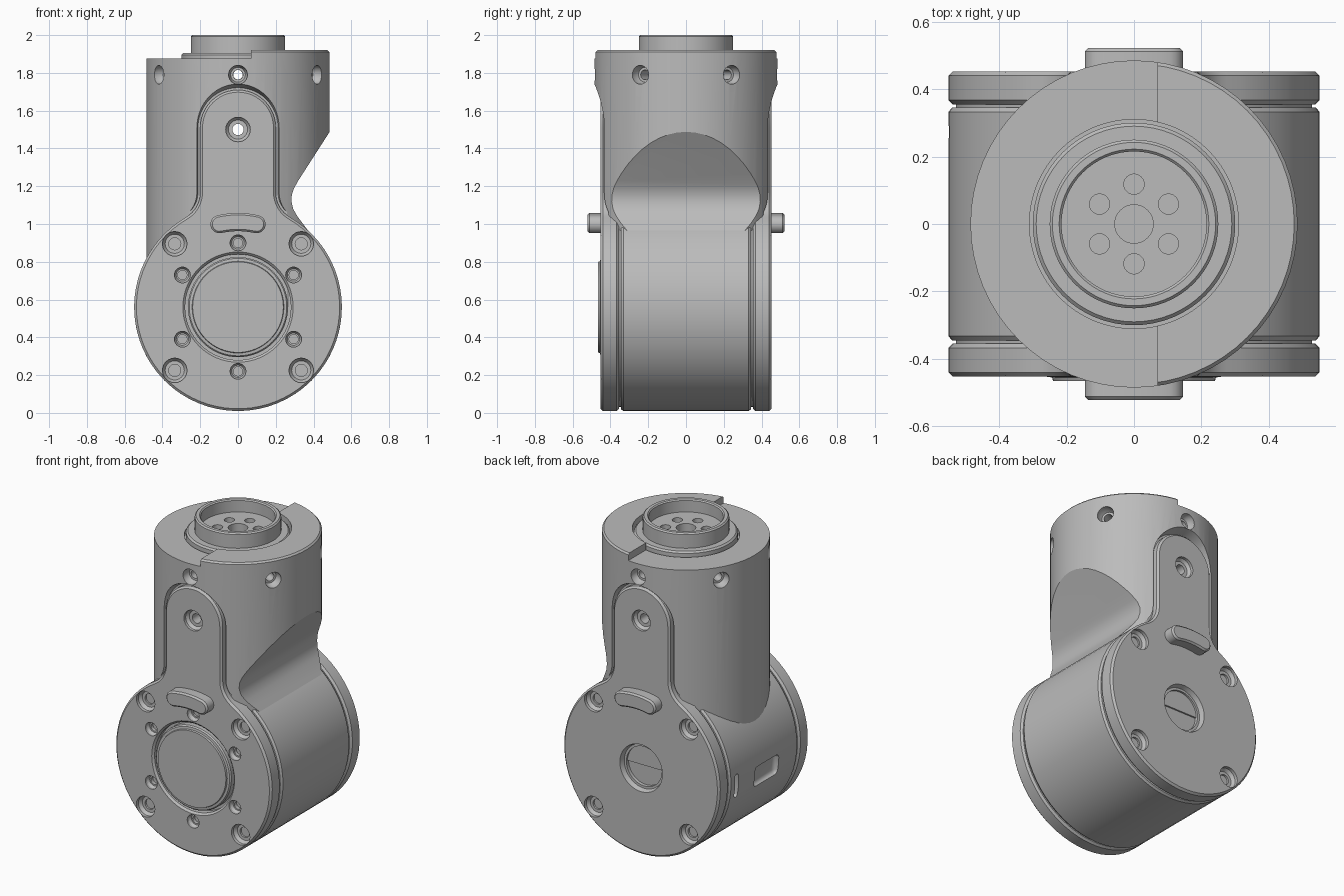
import bpy, bmesh
from math import sin, cos, pi, radians, atan2, sqrt
from mathutils import Vector, Matrix

if "Cube" in bpy.data.objects:
    bpy.data.objects.remove(bpy.data.objects["Cube"])

CZ, DRUM_R, POST_R = 0.56, 0.55, 0.485
SEGS = 64

grey = bpy.data.materials.new("machined grey")
grey.use_nodes = True
GREY = (0.5, 0.5, 0.5, 1)
grey.diffuse_color = GREY
grey.node_tree.nodes["Principled BSDF"].inputs["Base Color"].default_value = GREY


def make(name, bm):
    bmesh.ops.recalc_face_normals(bm, faces=bm.faces)
    mesh = bpy.data.meshes.new(name)
    bm.to_mesh(mesh)
    bm.free()
    mesh.materials.append(grey)
    obj = bpy.data.objects.new(name, mesh)
    bpy.context.collection.objects.link(obj)
    return obj


def skin(name, rings, matrix=None):
    """Join equal closed rings of points and cap both ends."""
    bm = bmesh.new()
    loops = [[bm.verts.new(p) for p in ring] for ring in rings]
    for a, b in zip(loops, loops[1:]):
        for i in range(len(a)):
            j = (i + 1) % len(a)
            bm.faces.new((a[i], a[j], b[j], b[i]))
    bm.faces.new(loops[0])
    bm.faces.new(loops[-1])
    if matrix:
        bm.transform(matrix)
    return make(name, bm)


def lathe(name, profile, centre=(0, 0, 0), axis=(0, 0, 1), segs=SEGS):
    rings = [[(r * cos(2 * pi * i / segs), r * sin(2 * pi * i / segs), h)
              for i in range(segs)] for r, h in profile]
    turn = Vector(axis).to_track_quat('Z', 'Y').to_matrix().to_4x4()
    return skin(name, rings, Matrix.Translation(centre) @ turn)


def prism(name, outline, y0, y1, outline2=None):
    return skin(name, [[(x, y0, z) for x, z in outline],
                       [(x, y1, z) for x, z in outline2 or outline]])


def box(name, lo, hi):
    return prism(name, [(lo[0], lo[2]), (hi[0], lo[2]), (hi[0], hi[2]), (lo[0], hi[2])],
                 lo[1], hi[1])


def arc(cx, cz, r, a0, a1, n):
    return [(cx + r * cos(a0 + (a1 - a0) * i / n), cz + r * sin(a0 + (a1 - a0) * i / n))
            for i in range(n + 1)]


def drill(pos, outward, r_out, sink, r_in, depth):
    """Counterbored hole cutter entering the surface at pos."""
    return lathe("cutter", [(r_in, -depth), (r_in, -sink), (r_out * 0.78, -sink),
                            (r_out, -sink * 0.5), (r_out, 0.1)], pos, outward, 24)


def bake(obj):
    dg = bpy.context.evaluated_depsgraph_get()
    mesh = bpy.data.meshes.new_from_object(obj.evaluated_get(dg))
    obj.modifiers.clear()
    obj.data = mesh


def cut(obj, cutters):
    for c in cutters:
        mod = obj.modifiers.new("cut", 'BOOLEAN')
        mod.operation, mod.solver, mod.object = 'DIFFERENCE', 'EXACT', c
    bake(obj)
    for c in cutters:
        bpy.data.objects.remove(c)


def bevel(obj, width, segments=1):
    mod = obj.modifiers.new("bevel", 'BEVEL')
    mod.width, mod.segments = width, segments
    mod.limit_method, mod.angle_limit = 'ANGLE', radians(60)
    bake(obj)


def keyhole(off):
    """Disc with a round-ended arm and filleted shoulders, grown by off."""
    fx, fr = 0.35, 0.15 - off
    fz = CZ + sqrt((DRUM_R + 0.15) ** 2 - fx ** 2)
    a = atan2(fz - CZ, fx)
    side = arc(0, CZ, DRUM_R + off, -pi / 2 + 0.04, a, 30) + arc(fx, fz, fr, a + pi, pi, 8)[1:]
    return side + arc(0, 1.51, 0.2 + off, 0, pi, 24) + [(-x, z) for x, z in reversed(side)]


# Upright housing
housing = lathe("upright_housing", [(POST_R, CZ), (POST_R, 1.91), (POST_R - 0.01, 1.92)])
cutters = [
    box("cutter", (-1, -1, 1.875), (0.07, 1, 2.2)),
    lathe("cutter", [(0.31, 1.85), (0.31, 2.2)]),
    prism("cutter", [(0.61, 1.682), (0.48, 1.48), (0.32, 1.231), (0.297, 1.19), (0.285, 1.155),
                     (0.283, 1.12), (0.292, 1.08), (0.315, 1.04), (0.36, 0.98), (0.42, 0.9),
                     (0.5, 0.78), (0.8, 0.78), (0.8, 1.682)], -1, 1),
    lathe("cutter", [(0.03, -1), (0.03, 1)], (0, 0, 1.5), (0, 1, 0), 24),
    lathe("cutter", [(0.025, -1), (0.025, 1)], (0, 0, 1.79), (0, 1, 0), 24),
]
for s in (-1, 1):
    cutters.append(prism("cutter", keyhole(0.012), s * 0.41, s * 0.5, keyhole(0.035)))
for k in range(6):
    a = pi / 6 + k * pi / 3
    d = Vector((cos(a), sin(a), 0))
    cutters.append(drill(d * POST_R + Vector((0, 0, 1.79)), d, 0.05, 0.05, 0.026, 0.13))
cut(housing, cutters)

# Output hub on top with bolt circle
hub = lathe("output_hub", [(0.3, 1.84), (0.3, 1.895), (0.29, 1.905), (0.25, 1.905), (0.25, 1.992),
                           (0.242, 2.0), (0.222, 2.0), (0.215, 1.993), (0.215, 1.92)])
holes = [lathe("cutter", [(0.057, 1.87), (0.057, 1.96)], segs=32)]
for k in range(6):
    a = pi / 6 + k * pi / 3
    holes.append(lathe("cutter", [(0.03, 1.88), (0.03, 1.96)],
                       (0.118 * cos(a), 0.118 * sin(a), 0), segs=24))
cut(hub, holes)

# Cross drum with its connector openings
half = [(0.528, 0.4), (0.528, 0.345), (0.54, 0.345), (DRUM_R, 0.332)]
drum = lathe("cross_drum", [(r, -h) for r, h in half] + half[::-1], (0, 0, CZ), (0, 1, 0))
window = box("cutter", (-0.8, -0.15, 0.44), (-0.515, 0.09, 0.57))
slot = box("cutter", (-0.8, 0.255, 0.45), (-0.515, 0.29, 0.6))
for opening, width in ((window, 0.025), (slot, 0.016)):
    bevel(opening, width, 3)
cut(drum, [window, slot])


# Keyhole end plates, pads and screws
def end_plate(name, s):
    face = 0.452 * s
    plate = prism(name, keyhole(0), 0.355 * s, face)
    bevel(plate, 0.012)
    out = (0, s, 0)
    tools = [drill((0, face, 1.5), out, 0.065, 0.035, 0.03, 0.3)]
    for x in (-0.335, 0.335):
        for z in (-0.335, 0.335):
            tools.append(drill((x, face, CZ + z), out, 0.065, 0.04, 0.032, 0.075))
    if s < 0:
        for k in range(6):
            a = pi / 6 + k * pi / 3
            tools.append(drill((0.34 * cos(a), face, CZ + 0.34 * sin(a)), out,
                               0.042, 0.03, 0.024, 0.06))
        tools.append(lathe("cutter", [(0.28, -0.05), (0.28, -0.012), (0.292, 0), (0.292, 0.1)],
                           (0, face, CZ), out))
    else:
        tools.append(lathe("cutter", [(0.125, -0.06), (0.125, -0.03), (0.14, -0.03),
                                      (0.15, 0), (0.15, 0.1)], (0, face, CZ), out, 40))
    cut(plate, tools)

    # Curved stop pad
    sweep, mid, w = 0.22, 0.45, 0.048
    pts = arc(0, CZ, mid + w, pi / 2 - sweep, pi / 2 + sweep, 10)
    for sign in (1, -1):
        t = pi / 2 + sign * sweep
        start = t if sign > 0 else t + pi
        pts += arc(mid * cos(t), CZ + mid * sin(t), w, start, start + pi, 10)[1:-1]
        if sign > 0:
            pts += arc(0, CZ, mid - w, t, pi / 2 - sweep, 10)
    pad = prism(name.replace("plate", "pad"), pts, 0.43 * s, 0.522 * s)
    bevel(pad, 0.01)


end_plate("front_plate", -1)
end_plate("back_plate", 1)

# Front bearing cap
lathe("front_cap", [(0.265, 0.39), (0.265, 0.445), (0.258, 0.453), (0.243, 0.455), (0.24, 0.465)],
      (0, 0, CZ), (0, -1, 0))

# Smooth shading with sharp edges kept
bpy.ops.object.select_all(action='DESELECT')
for obj in bpy.context.collection.objects:
    if obj.type == 'MESH':
        obj.select_set(True)
        bpy.context.view_layer.objects.active = obj
bpy.ops.object.shade_smooth_by_angle(angle=radians(30))
